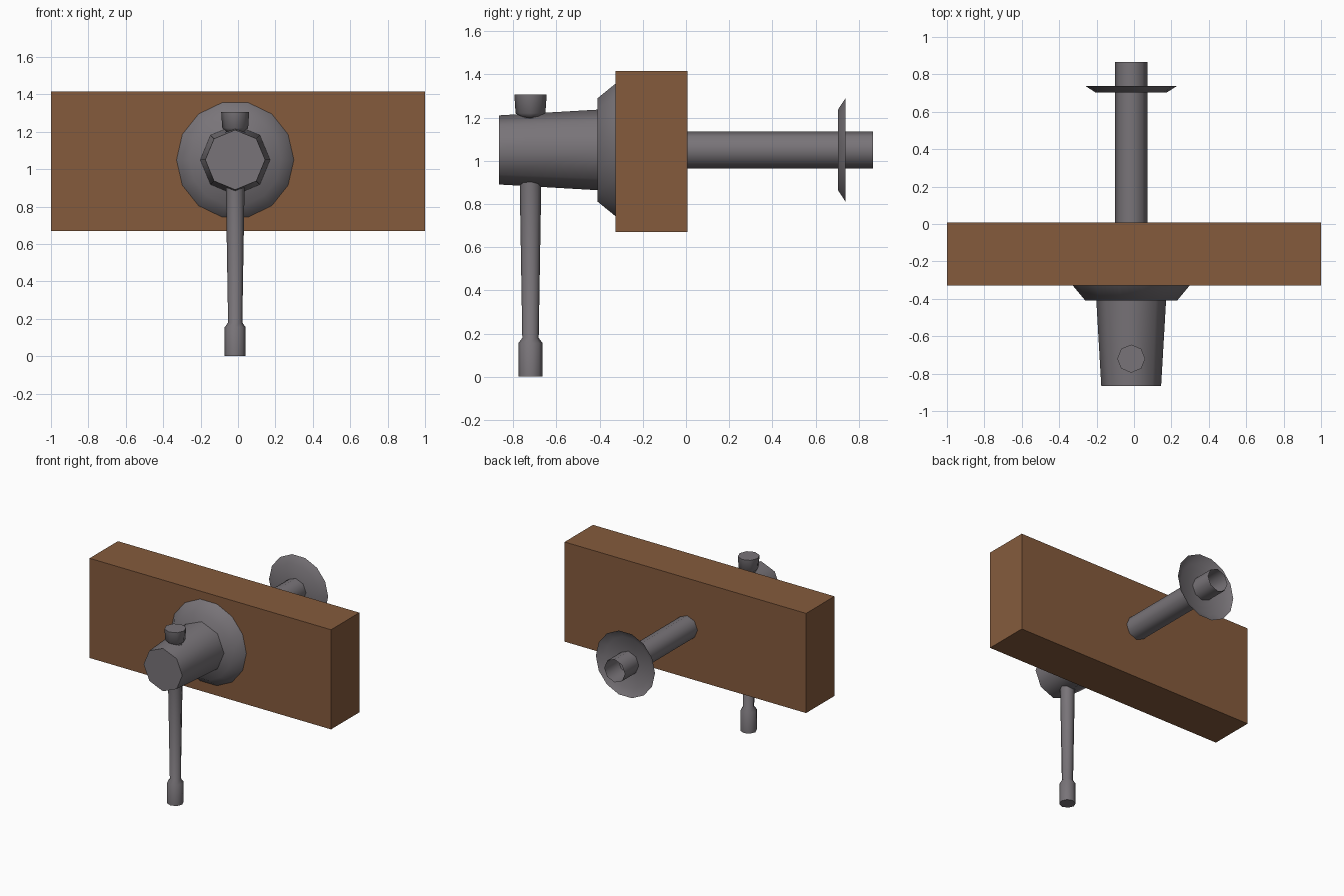
import bpy, bmesh, math
from mathutils import Vector

if "Cube" in bpy.data.objects:
    bpy.data.objects.remove(bpy.data.objects["Cube"])


def material(name, rgb):
    m = bpy.data.materials.new(name)
    m.diffuse_color = (*rgb, 1)
    m.use_nodes = True
    m.node_tree.nodes["Principled BSDF"].inputs["Base Color"].default_value = m.diffuse_color
    return m


wood = material("brown wood", (0.235, 0.105, 0.046))
metal = material("grey metal", (0.19, 0.175, 0.19))

CX, CZ, HY = -0.015, 1.05, -0.72   # screw axis x and z, handle axis y


def finish(name, bm, mat):
    bmesh.ops.recalc_face_normals(bm, faces=bm.faces[:])
    mesh = bpy.data.meshes.new(name)
    bm.to_mesh(mesh)
    bm.free()
    mesh.materials.append(mat)
    ob = bpy.data.objects.new(name, mesh)
    bpy.context.collection.objects.link(ob)
    return ob


def turned(name, profile, sides, axis, cap_start=True, cap_end=True):
    """Rings of (position, radius) along the screw (Y) or the handle (Z)."""
    bm = bmesh.new()
    rings = []
    for pos, r in profile:
        ring = []
        for i in range(sides):
            a = 2 * math.pi * i / sides
            u, v = r * math.cos(a), r * math.sin(a)
            co = (CX + u, pos, CZ + v) if axis == 'Y' else (CX + u, HY + v, pos)
            ring.append(bm.verts.new(co))
        rings.append(ring)
    for a, b in zip(rings, rings[1:]):
        for i in range(sides):
            j = (i + 1) % sides
            bm.faces.new((a[i], a[j], b[j], b[i]))
    if cap_start:
        bm.faces.new(rings[0])
    if cap_end:
        bm.faces.new(rings[-1])
    ob = finish(name, bm, metal)
    bpy.ops.object.select_all(action='DESELECT')
    ob.select_set(True)
    bpy.context.view_layer.objects.active = ob
    bpy.ops.object.shade_smooth_by_angle(angle=math.radians(60))
    return ob


# wooden jaw block
bm = bmesh.new()
bmesh.ops.create_cube(bm, size=1)
for v in bm.verts:
    v.co = Vector((v.co.x * 2, v.co.y * 0.335 - 0.16, v.co.z * 0.746 + 1.043))
finish("jaw_board", bm, wood)

# screw head, front collar, threaded rod and rear washer
turned("screw_head", [(-0.866, 0.16), (-0.40, 0.187)], 8, 'Y')
turned("front_collar", [(-0.41, 0.245), (-0.326, 0.315)], 14, 'Y', cap_end=False)
turned("screw_rod", [(-0.30, 0.086), (0.866, 0.086)], 8, 'Y', cap_end=False)
turned("rear_washer", [(0.703, 0.19), (0.738, 0.245)], 14, 'Y', cap_end=False)

# turning handle with a lower knob and an upper cap
turned("handle", [(0, 0.056), (0.155, 0.056), (0.18, 0.038),
                  (0.90, 0.05), (1.20, 0.055)], 8, 'Z')
turned("handle_cap", [(1.195, 0.04), (1.22, 0.069), (1.306, 0.075)], 8, 'Z')
